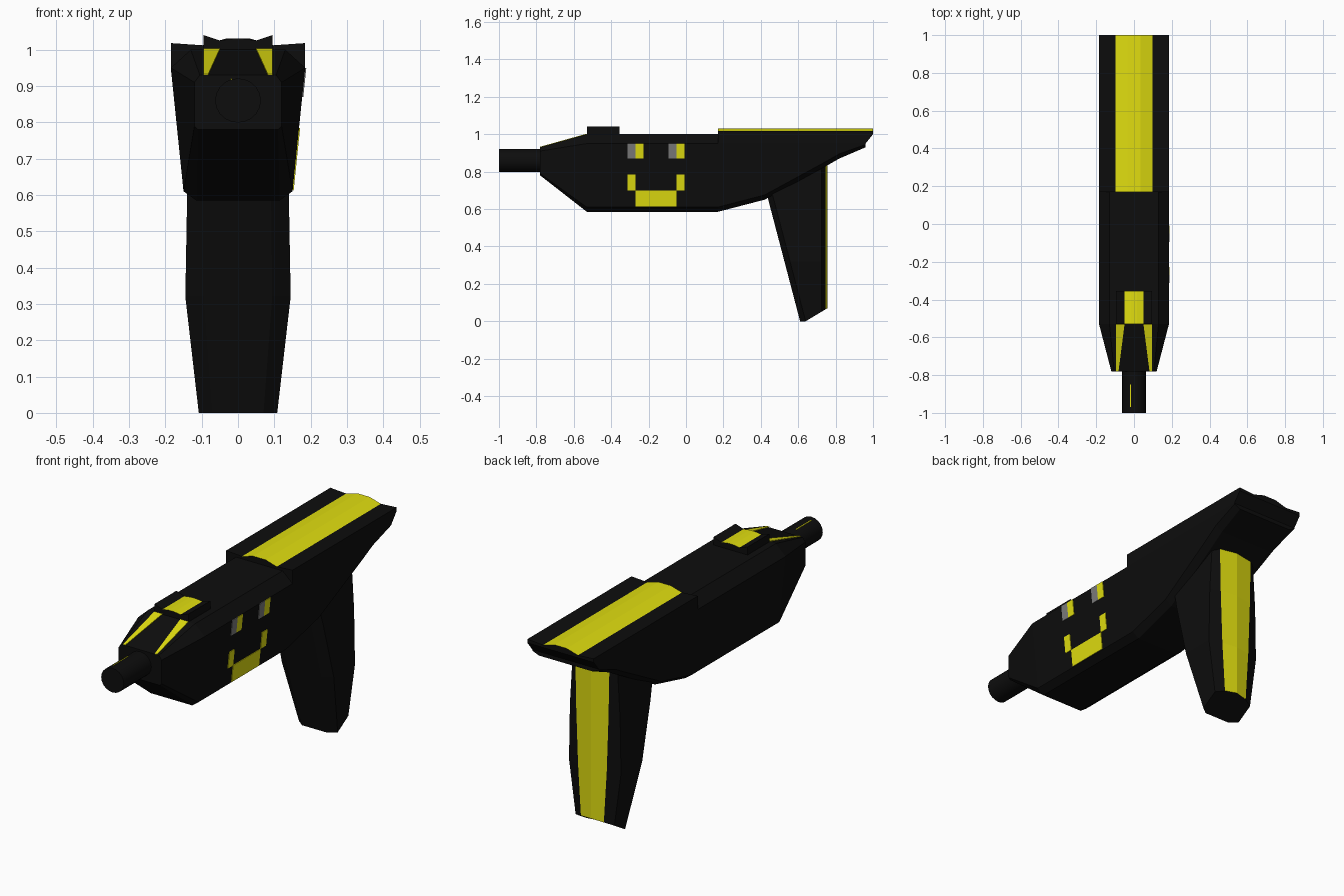
import bpy, bmesh, math
from mathutils import Vector

cube = bpy.data.objects.get("Cube")
if cube:
    bpy.data.objects.remove(cube, do_unlink=True)


def material(name, rgb):
    m = bpy.data.materials.new(name)
    m.use_nodes = True
    m.diffuse_color = (*rgb, 1)
    bsdf = m.node_tree.nodes["Principled BSDF"]
    bsdf.inputs["Base Color"].default_value = (*rgb, 1)
    bsdf.inputs["Roughness"].default_value = 0.6
    return m


BLACK = material("black", (0.004, 0.004, 0.004))
YELLOW = material("yellow", (0.75, 0.73, 0.005))
GREY = material("grey", (0.2, 0.2, 0.2))


def loft(name, rings, mats, rule=None):
    """Skin a list of equal-length closed rings and cap both ends."""
    bm = bmesh.new()
    rows = [[bm.verts.new(p) for p in ring] for ring in rings]
    n = len(rows[0])
    for a, b in zip(rows, rows[1:]):
        for i in range(n):
            j = (i + 1) % n
            bm.faces.new((a[i], a[j], b[j], b[i]))
    bm.faces.new(rows[0])
    bm.faces.new(rows[-1])
    bmesh.ops.recalc_face_normals(bm, faces=bm.faces)
    if rule:
        for f in bm.faces:
            f.material_index = int(rule(f.calc_center_median(), f.normal))
    me = bpy.data.meshes.new(name)
    bm.to_mesh(me)
    bm.free()
    for m in mats:
        me.materials.append(m)
    ob = bpy.data.objects.new(name, me)
    bpy.context.collection.objects.link(ob)
    return ob


def mirrored(half, y):
    """Closed cross-section at y from its +x half, listed bottom to top."""
    return [(x, y, z) for x, z in half] + [(-x, y, z) for x, z in reversed(half)]


def plate(name, pts, normal, mat):
    """Thin coloured plate lying on a surface."""
    n = Vector(normal).normalized() * 0.003
    loft(name, [[Vector(p) - n for p in pts], [Vector(p) + n for p in pts]], [mat])


def side_x(z):
    return 0.15 + (z - 0.61) * 0.103


# Main body: chamfered section, pointed nose, underside rising to the rear
body = [mirrored([(0.11, 0.78), (0.12, 0.79), (0.12, 0.91), (0.105, 0.93)], -0.78)]
for y, zb in [(-0.53, 0.585), (0.17, 0.585), (0.42, 0.65),
              (0.75, 0.83), (0.82, 0.87), (0.96, 0.93)]:
    zs = min(zb + 0.025, 0.945)
    body.append(mirrored([(side_x(zs) - 0.035, zb), (side_x(zs), zs),
                          (0.185, 0.95), (0.13, 1.0)], y))
loft("body", body, [BLACK])

# Rear top cover with an arched yellow strip
cover = []
for y, zb in [(0.17, 0.95), (0.96, 0.95), (1.0, 1.0)]:
    cover.append(mirrored([(0.185, zb), (0.185, 1.018), (0.097, 1.012), (0.035, 1.03)], y))
loft("top_cover", cover, [BLACK, YELLOW],
     lambda c, n: n.z > 0.5 and abs(c.x) < 0.1)

# Notched sight with a yellow channel
sight_half = [(0.095, 0.99), (0.095, 1.04), (0.05, 1.025), (0.015, 1.03)]
loft("sight", [mirrored(sight_half, y) for y in (-0.53, -0.355)], [BLACK, YELLOW],
     lambda c, n: n.z > 0.5 and abs(c.x) < 0.05)

# Grip: (z, front y, half width, yellow strip half width)
grip = []
for z, w, s in [(0.85, 0.125, 0.095), (0.6, 0.14, 0.09), (0.32, 0.145, 0.08), (0.0, 0.108, 0.064)]:
    yf = 0.61 - 0.262 * z
    half = [(w * 0.65, yf), (w, yf + 0.03), (w, 0.725), (s, 0.746)]
    ring = half + [(0, 0.757)] + [(-x, y) for x, y in reversed(half)]
    grip.append([(x, y, z if z else max(0, (y - 0.64) * 0.6)) for x, y in ring])
loft("grip", grip, [BLACK, YELLOW],
     lambda c, n: n.y > 0.8 and abs(c.x) < 0.07 and c.z < 0.84)

# Barrel
rings = []
for y in (-1.0, -0.76):
    rings.append([(0.063 * math.cos(a), y, 0.86 + 0.061 * math.sin(a))
                  for a in (2 * math.pi * i / 20 for i in range(20))])
barrel = loft("barrel", rings, [BLACK])
bpy.context.view_layer.objects.active = barrel
barrel.select_set(True)
bpy.ops.object.shade_smooth_by_angle(angle=math.radians(35))
barrel.select_set(False)
plate("barrel_line", [(-0.021, -0.97, 0.917), (-0.016, -0.97, 0.917),
                      (-0.016, -0.85, 0.917), (-0.021, -0.85, 0.917)], (0, 0, 1), YELLOW)

# Yellow wedges on the sloping nose
for s, label in ((1, "left"), (-1, "right")):
    plate("nose_wedge_" + label,
          [(s * 0.05, -0.53, 1.0), (s * 0.095, -0.53, 1.0),
           (s * 0.095, -0.78, 0.93), (s * 0.082, -0.78, 0.93)], (0, -0.27, 0.96), YELLOW)

# Pixel face on the +x side: (name, y0, y1, z0, z1, colour)
for name, y0, y1, z0, z1, mat in [
        ("front_eye_white", -0.312, -0.27, 0.87, 0.95, GREY),
        ("front_eye", -0.27, -0.228, 0.87, 0.95, YELLOW),
        ("rear_eye_white", -0.094, -0.051, 0.87, 0.95, GREY),
        ("rear_eye", -0.051, -0.008, 0.87, 0.95, YELLOW),
        ("mouth_front_corner", -0.312, -0.27, 0.70, 0.785, YELLOW),
        ("mouth_rear_corner", -0.051, -0.008, 0.70, 0.785, YELLOW),
        ("mouth", -0.27, -0.051, 0.613, 0.70, YELLOW)]:
    plate(name, [(side_x(z0), y0, z0), (side_x(z0), y1, z0),
                 (side_x(z1), y1, z1), (side_x(z1), y0, z1)], (1, 0, -0.103), mat)
